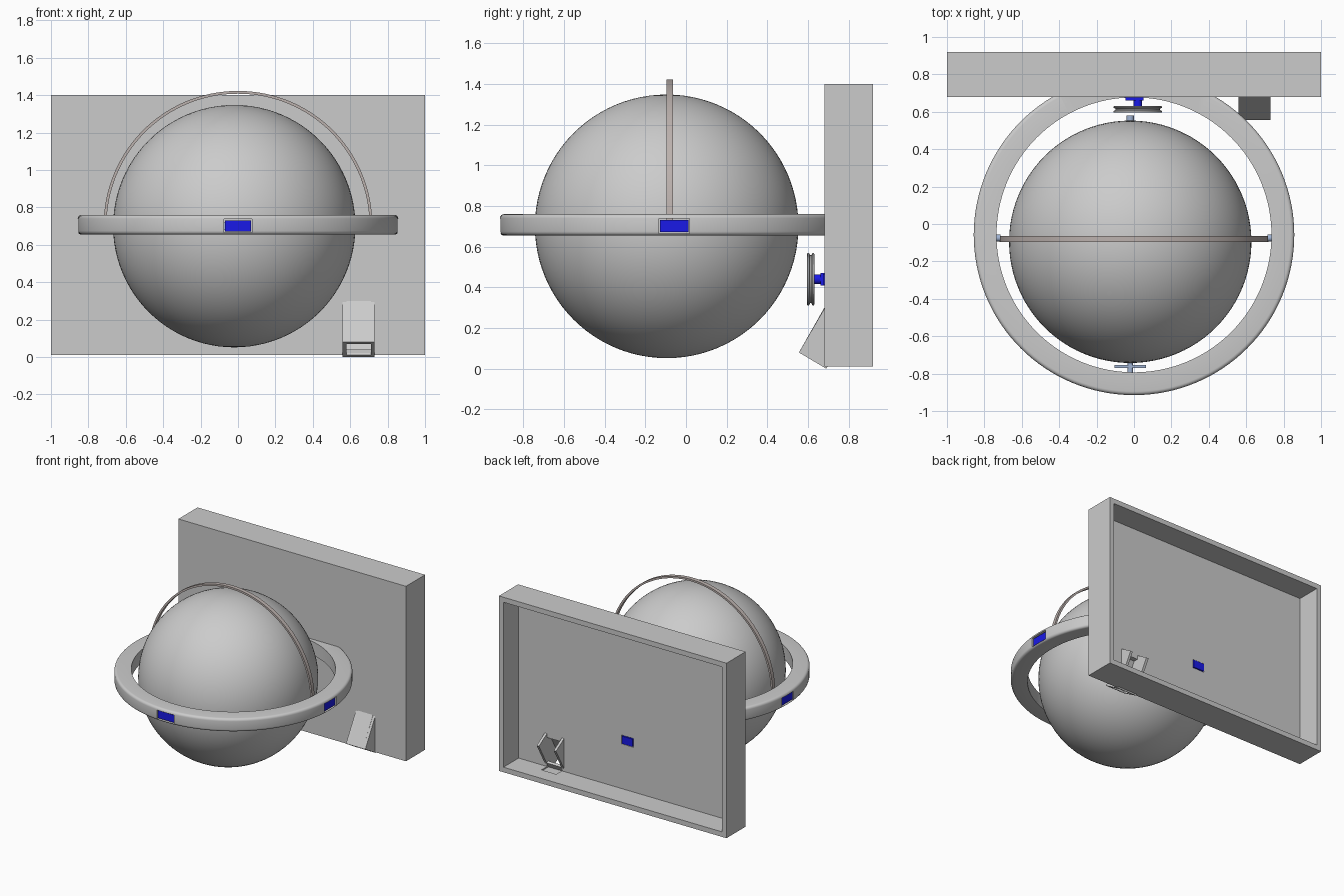
import bpy, bmesh
from math import pi, sin, cos
from mathutils import Matrix, Vector

if "Cube" in bpy.data.objects:
    bpy.data.objects.remove(bpy.data.objects["Cube"])


def material(name, rgb):
    m = bpy.data.materials.new(name)
    m.diffuse_color = (*rgb, 1)
    m.use_nodes = True
    m.node_tree.nodes["Principled BSDF"].inputs["Base Color"].default_value = m.diffuse_color
    return m


BLUE = material("servo_blue", (0.01, 0.01, 0.8))
BROWN = material("arch_brown", (0.5, 0.44, 0.42))
STEEL = material("shaft_steel", (0.35, 0.45, 0.65))


def finish(name, bm, mat=None, smooth=False):
    bmesh.ops.recalc_face_normals(bm, faces=bm.faces)
    me = bpy.data.meshes.new(name)
    bm.to_mesh(me)
    bm.free()
    ob = bpy.data.objects.new(name, me)
    bpy.context.collection.objects.link(ob)
    if mat:
        me.materials.append(mat)
    if smooth:
        bpy.ops.object.select_all(action='DESELECT')
        ob.select_set(True)
        bpy.context.view_layer.objects.active = ob
        bpy.ops.object.shade_smooth_by_angle(angle=0.6)
    return ob


def box(name, lo, hi, mat=None, rot=None):
    bm = bmesh.new()
    bmesh.ops.create_cube(bm, size=1)
    lo, hi = Vector(lo), Vector(hi)
    for v in bm.verts:
        v.co = (lo + hi) / 2 + v.co * (hi - lo)
    if rot:
        bm.transform(rot)
    return finish(name, bm, mat)


def lathe(name, profile, centre, tilt=None, mat=None, closed=False, n=96):
    """Spin an (r, z) profile about z; tilt and move it into place."""
    bm = bmesh.new()
    rings = [[bm.verts.new((r * cos(2*pi*i/n), r * sin(2*pi*i/n), z))
              for i in range(n)] for r, z in profile]
    pairs = list(zip(rings, rings[1:]))
    if closed:
        pairs.append((rings[-1], rings[0]))
    else:
        bm.faces.new(rings[0])
        bm.faces.new(rings[-1])
    for a, b in pairs:
        for i in range(n):
            j = (i + 1) % n
            bm.faces.new((a[i], a[j], b[j], b[i]))
    bm.transform(Matrix.Translation(centre) @ (tilt or Matrix()))
    return finish(name, bm, mat, True)


def prism(name, yz, x0, x1):
    """Extrude a (y, z) outline along x."""
    bm = bmesh.new()
    f = bm.faces.new([bm.verts.new((x0, y, z)) for y, z in yz])
    ext = bmesh.ops.extrude_face_region(bm, geom=[f])["geom"]
    bmesh.ops.translate(bm, vec=(x1 - x0, 0, 0),
                        verts=[v for v in ext if isinstance(v, bmesh.types.BMVert)])
    return finish(name, bm)


def cut(ob, cutter):
    cutter.hide_render = True
    mod = ob.modifiers.new("cut", 'BOOLEAN')
    mod.object = cutter
    mod.solver = 'EXACT'
    bpy.context.view_layer.objects.active = ob
    bpy.ops.object.modifier_apply(modifier=mod.name)
    bpy.data.objects.remove(cutter)


TO_Y = Matrix.Rotation(pi / 2, 4, 'X')

# back housing: shallow tray open to the rear
housing = box("back_housing", (-1, 0.68, 0.01), (1, 0.92, 1.40))
cut(housing, box("tray_cutter", (-0.96, 0.73, 0.05), (0.96, 1.0, 1.36)))
cut(housing, box("servo_hole", (-0.05, 0.6, 0.405), (0.055, 0.8, 0.475)))

# large ball with rear stub
bm = bmesh.new()
bmesh.ops.create_uvsphere(bm, u_segments=96, v_segments=48, radius=0.648)
bm.transform(Matrix.Translation((-0.02, -0.095, 0.70)))
finish("ball", bm, None, True)
lathe("ball_stub", [(0.02, -0.03), (0.02, 0.03)], (-0.02, 0.55, 0.70), TO_Y, STEEL, n=24)

# horizontal ring with rounded outer edges, cut flat against the housing
RC = Vector((0, -0.058, 0))
prof = [(0.735, 0.655)]
for cz, a0 in ((0.675, -90), (0.74, 0)):
    prof += [(0.837 + 0.02 * cos((a0 + t) * pi / 180), cz + 0.02 * sin((a0 + t) * pi / 180))
             for t in (0, 22.5, 45, 67.5, 90)]
prof.append((0.735, 0.76))
ring = lathe("ring", prof, RC, closed=True, n=128)
cut(ring, box("ring_trim", (-1, 0.682, 0.5), (1, 1.2, 0.9)))

# three servos set into pockets in the ring: front, right, left
for side, deg in (("front", 0), ("right", 90), ("left", -90)):
    rot = Matrix.Translation(RC) @ Matrix.Rotation(deg * pi / 180, 4, 'Z')
    cut(ring, box("pocket", (-0.075, -0.9, 0.665), (0.075, -0.7, 0.738), rot=rot))
    box(side + "_servo", (-0.07, -0.845, 0.672), (0.07, -0.737, 0.731), BLUE, rot)

# front drive shaft and horn
lathe("front_shaft", [(0.015, -0.04), (0.015, 0.04)], (-0.02, -0.765, 0.70), TO_Y, STEEL, n=24)
box("front_horn", (-0.105, -0.77, 0.68), (0.065, -0.755, 0.72), STEEL)

# arch over the ball: half band with side pivots
bm = bmesh.new()
n = 64
rows = []
for i in range(n + 1):
    a = pi * i / n
    rows.append([bm.verts.new((r * cos(a), y, 0.705 + r * sin(a)))
                 for r, y in ((0.703, -0.095), (0.718, -0.095), (0.718, -0.063), (0.703, -0.063))])
for a, b in zip(rows, rows[1:]):
    for k in range(4):
        m = (k + 1) % 4
        bm.faces.new((a[k], a[m], b[m], b[k]))
bm.faces.new(rows[0])
bm.faces.new(rows[-1])
finish("arch", bm, BROWN, True)
for s in (-1, 1):
    lathe("arch_pivot", [(0.018, -0.014), (0.018, 0.014)], (s * 0.728, -0.075, 0.705),
          Matrix.Rotation(pi / 2, 4, 'Y'), STEEL, n=24)

# housing servo: body through the plate, mounting flange, gear boss
box("housing_servo", (-0.045, 0.66, 0.41), (0.05, 0.735, 0.47), BLUE)
box("servo_flange", (-0.07, 0.673, 0.415), (0.065, 0.682, 0.465), BLUE)
lathe("servo_boss", [(0.024, -0.025), (0.024, 0.025)], (0.02, 0.647, 0.44), TO_Y, BLUE, n=32)

# grooved pulley
lathe("pulley", [(0.122, -0.018), (0.13, -0.016), (0.13, -0.009), (0.118, -0.003),
                 (0.118, 0.003), (0.13, 0.009), (0.13, 0.016), (0.122, 0.018)],
      (0.02, 0.613, 0.44), TO_Y, n=64)

# sloping chute: hollow tube with side plates running on inside the housing
cut(housing, prism("chute_hole", [(0.6, 0.04), (0.8, 0.04), (0.8, 0.28), (0.66, 0.28)], 0.58, 0.71))
side = [(0.555, 0.08), (0.69, 0.0), (0.832, 0.25), (0.70, 0.33)]
for x in (0.56, 0.71):
    prism("chute_side", side, x, x + 0.02)
prism("chute_top", [(0.555, 0.08), (0.572, 0.07), (0.70, 0.292), (0.68, 0.30)], 0.58, 0.71)
prism("chute_floor", [(0.673, 0.01), (0.69, 0.0), (0.735, 0.08), (0.718, 0.09)], 0.58, 0.71)
